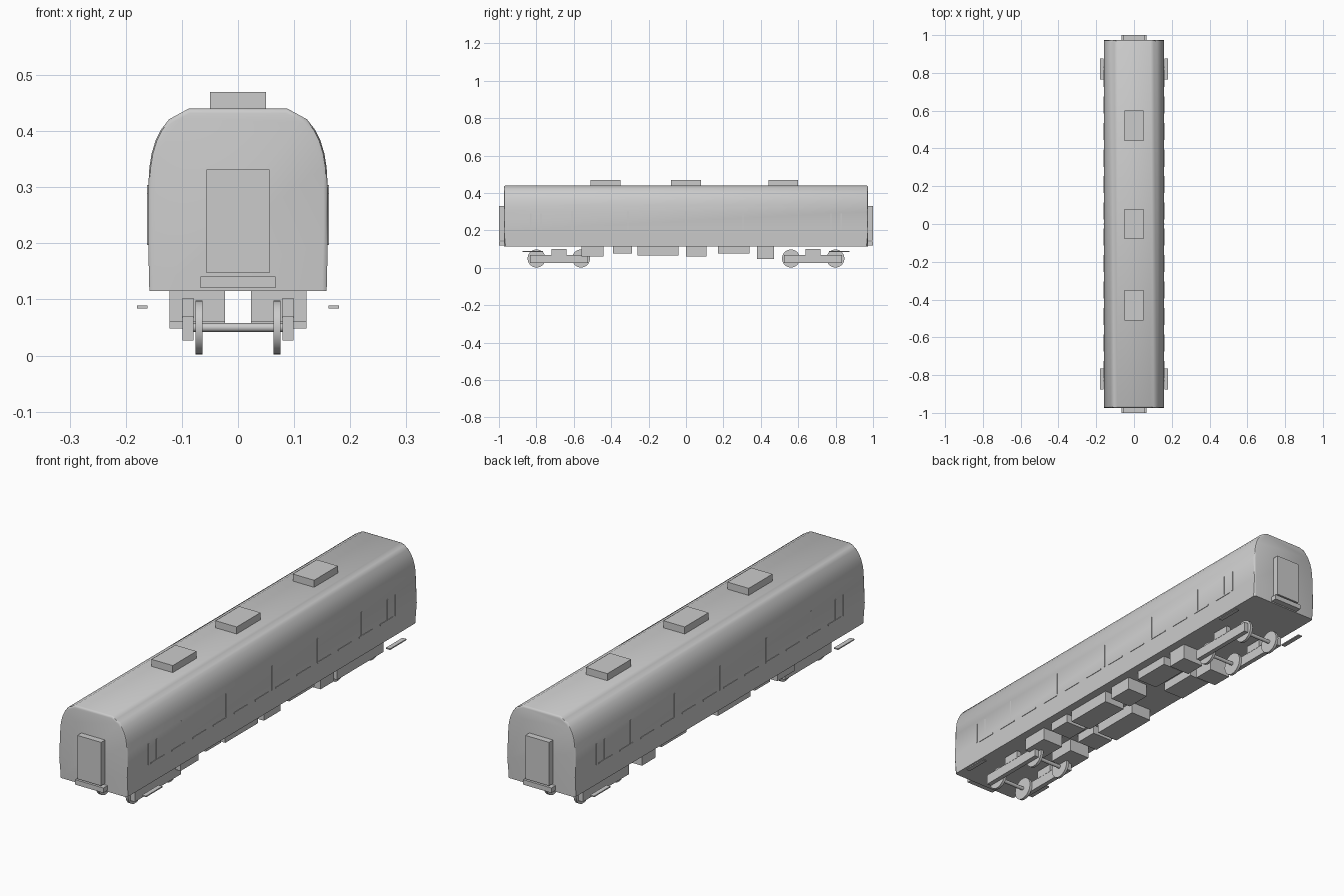
import bpy, bmesh, math

if "Cube" in bpy.data.objects:
    bpy.data.objects.remove(bpy.data.objects["Cube"])


def obj_from_bm(name, bm):
    bmesh.ops.recalc_face_normals(bm, faces=bm.faces[:])
    me = bpy.data.meshes.new(name)
    bm.to_mesh(me)
    bm.free()
    ob = bpy.data.objects.new(name, me)
    bpy.context.collection.objects.link(ob)
    return ob


def box(name, x0, x1, y0, y1, z0, z1):
    bm = bmesh.new()
    bmesh.ops.create_cube(bm, size=1)
    for v in bm.verts:
        v.co.x = (x0 + x1) / 2 + v.co.x * (x1 - x0)
        v.co.y = (y0 + y1) / 2 + v.co.y * (y1 - y0)
        v.co.z = (z0 + z1) / 2 + v.co.z * (z1 - z0)
    return obj_from_bm(name, bm)


def side_box(name, s, x0, x1, *yz):
    return box(name, min(s * x0, s * x1), max(s * x0, s * x1), *yz)


def smooth(ob, angle=35):
    bpy.ops.object.select_all(action='DESELECT')
    ob.select_set(True)
    bpy.context.view_layer.objects.active = ob
    bpy.ops.object.shade_smooth_by_angle(angle=math.radians(angle))


def cylinder_x(name, radius, x0, x1, y, z, n=32):
    bpy.ops.mesh.primitive_cylinder_add(vertices=n, radius=radius, depth=x1 - x0,
                                        location=((x0 + x1) / 2, y, z),
                                        rotation=(0, math.pi / 2, 0))
    ob = bpy.context.object
    ob.name = name
    smooth(ob)
    return ob


# Coach body: extruded cross-section with softly rounded end edges
half = [(0.158, 0.115), (0.16, 0.2), (0.16, 0.3), (0.158, 0.335), (0.154, 0.36),
        (0.147, 0.383), (0.137, 0.403), (0.123, 0.421), (0.105, 0.431), (0.088, 0.44)]
section = half + [(-x, z) for x, z in reversed(half)]
L = 0.973
bm = bmesh.new()
face = bm.faces.new([bm.verts.new((x, -L, z)) for x, z in section])
ext = bmesh.ops.extrude_face_region(bm, geom=[face])
for v in ext['geom']:
    if isinstance(v, bmesh.types.BMVert):
        v.co.y = L
edges = [e for e in bm.edges
         if abs(e.verts[0].co.y - e.verts[1].co.y) < 1e-5
         and max(v.co.z for v in e.verts) > 0.12]
bmesh.ops.bevel(bm, geom=edges, offset=0.008, segments=2, profile=0.5, affect='EDGES')
smooth(obj_from_bm("coach_body", bm))

# Roof units
for y0, y1 in [(-0.51, -0.35), (-0.08, 0.08), (0.44, 0.60)]:
    box("roof_unit", -0.05, 0.05, y0, y1, 0.43, 0.47)

# End gangways and the beams below them
for s in (-1, 1):
    a, b = sorted((s * 0.96, s * 1.0))
    box("gangway", -0.056, 0.056, a, b, 0.147, 0.332)
    box("end_beam", -0.067, 0.067, a, b, 0.12, 0.141)

# Underfloor equipment: start, end, bottom, present on the left
equipment = [(-0.56, -0.44, 0.06, True), (-0.39, -0.29, 0.077, True),
             (-0.26, -0.04, 0.065, True), (0.0, 0.11, 0.06, False),
             (0.17, 0.34, 0.077, True), (0.38, 0.47, 0.048, True)]
for s in (-1, 1):
    for y0, y1, z0, left in equipment:
        if s > 0 or left:
            side_box("underfloor_box", s, 0.023, 0.122, y0, y1, z0, 0.118)

# Bogies with wheels, axles and side frames
for e in (-1, 1):
    mid = e * 0.68
    for y in (mid - 0.119, mid + 0.119):
        cylinder_x("axle", 0.008, -0.085, 0.085, y, 0.05, 12)
        for s in (-1, 1):
            cylinder_x("wheel", 0.048, s * 0.0695 - 0.006, s * 0.0695 + 0.006, y, 0.05)
    for s in (-1, 1):
        side_box("bogie_side_frame", s, 0.079, 0.099, mid - 0.155, mid + 0.155, 0.027, 0.07)
        side_box("bogie_spring", s, 0.078, 0.1, mid - 0.04, mid + 0.04, 0.068, 0.102)

# Door steps, panel ribs, sills and door edges on each side
for s in (-1, 1):
    for e in (-1, 1):
        a, b = sorted((e * 0.765, e * 0.875))
        side_box("door_step", s, 0.161, 0.18, a, b, 0.084, 0.089)
        for y in (e * 0.83, e * 0.775):
            side_box("door_edge", s, 0.156, 0.162, y - 0.003, y + 0.003, 0.2, 0.29)
    for y in (-0.61, -0.31, 0.0, 0.305, 0.602):
        side_box("side_rib", s, 0.156, 0.162, y - 0.003, y + 0.003, 0.2, 0.304)
    for i in range(12):
        y = -0.77 + i * 0.14
        side_box("window_sill", s, 0.156, 0.162, y - 0.045, y + 0.045, 0.197, 0.203)
